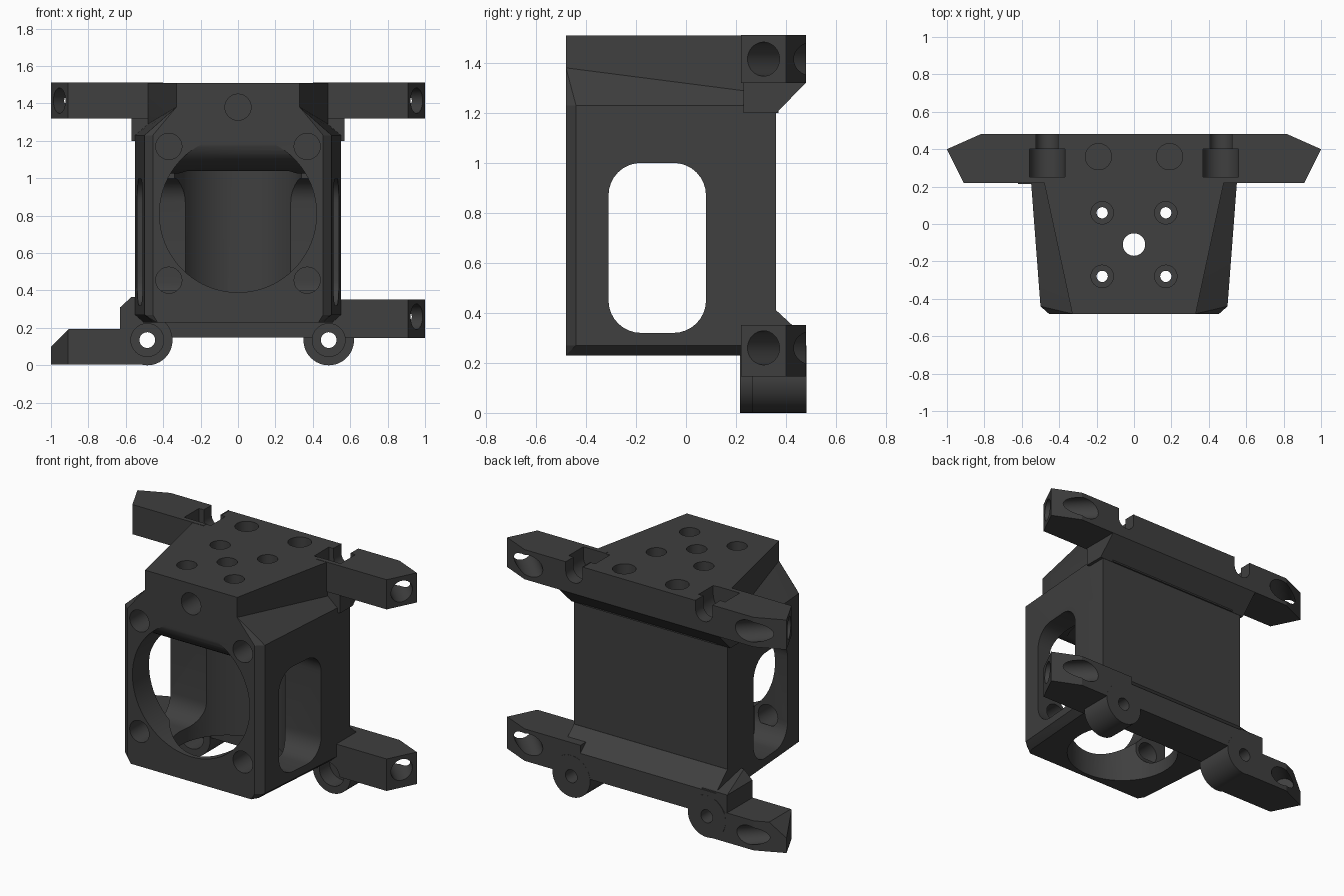
import bpy, bmesh, math
from mathutils import Vector

if "Cube" in bpy.data.objects:
    bpy.data.objects.remove(bpy.data.objects["Cube"])

plastic = bpy.data.materials.new("dark_grey_plastic")
plastic.diffuse_color = (0.05, 0.05, 0.05, 1)
plastic.use_nodes = True
plastic.node_tree.nodes["Principled BSDF"].inputs["Base Color"].default_value = plastic.diffuse_color


def finish(name, bm):
    bmesh.ops.recalc_face_normals(bm, faces=bm.faces)
    me = bpy.data.meshes.new(name)
    bm.to_mesh(me)
    bm.free()
    me.materials.append(plastic)
    ob = bpy.data.objects.new(name, me)
    bpy.context.collection.objects.link(ob)
    return ob


def hull(name, pts):
    bm = bmesh.new()
    for p in pts:
        bm.verts.new(p)
    r = bmesh.ops.convex_hull(bm, input=bm.verts)
    junk = list({v for v in r["geom_interior"] if isinstance(v, bmesh.types.BMVert)})
    if junk:
        bmesh.ops.delete(bm, geom=junk, context='VERTS')
    return finish(name, bm)


def prism(name, outline, a, b, axis='z'):
    """Extrude a 2D outline from a to b: axis z uses (x, y), axis x uses (y, z)."""
    put = (lambda p, t: (p[0], p[1], t)) if axis == 'z' else (lambda p, t: (t, p[0], p[1]))
    bm = bmesh.new()
    lo = [bm.verts.new(put(p, a)) for p in outline]
    hi = [bm.verts.new(put(p, b)) for p in outline]
    n = len(outline)
    bm.faces.new(lo[::-1])
    bm.faces.new(hi)
    for i in range(n):
        bm.faces.new((lo[i], lo[(i + 1) % n], hi[(i + 1) % n], hi[i]))
    return finish(name, bm)


def rod(name, p, q, r, seg=48):
    p, q = Vector(p), Vector(q)
    d = q - p
    bm = bmesh.new()
    bmesh.ops.create_cone(bm, cap_ends=True, segments=seg, radius1=r, radius2=r, depth=d.length)
    m = d.to_track_quat('Z', 'Y').to_matrix().to_4x4()
    m.translation = (p + q) / 2
    bmesh.ops.transform(bm, matrix=m, verts=bm.verts)
    return finish(name, bm)


def box(name, x0, x1, y0, y1, z0, z1):
    return prism(name, [(x0, y0), (x1, y0), (x1, y1), (x0, y1)], z0, z1)


def combine(target, tool, op):
    m = target.modifiers.new(op.lower(), 'BOOLEAN')
    m.operation, m.solver, m.object = op, 'EXACT', tool
    bpy.context.view_layer.objects.active = target
    bpy.ops.object.modifier_apply(modifier=m.name)
    bpy.data.objects.remove(tool)


# main housing with chamfered edges and sloping shoulders
side = [(.455, -.48), (.5, -.44), (.55, .22), (.55, .36)]
low = [(.43, -.48), (.455, -.44), (.505, .22), (.505, .36)]
pts = []
for s in (-1, 1):
    pts += [(s * x, y, z) for x, y in side for z in (.27, 1.23)]
    pts += [(s * x, y, .23) for x, y in low]
    pts += [(s * .33, -.48, 1.38), (s * .48, .22, 1.29), (s * .48, .36, 1.29)]
body = hull("fan_mount", pts)
adds = [prism("top_plate", [(-.33, -.48), (.33, -.48), (.48, .22), (.48, .37), (-.48, .37), (-.48, .22)], 1.2, 1.51)]

# rear flanges with sloped undersides
adds.append(prism("upper_flange", [(.23, 1.2), (.361, 1.2), (.48, 1.32), (.48, 1.51), (.23, 1.51)], -.57, .57, 'x'))
adds.append(prism("lower_flange", [(.225, .15), (.48, .15), (.48, .30), (.361, .41), (.225, .41)], -.55, .55, 'x'))


# arms with pointed ends
def arm(name, s, inner, z0, z1):
    return prism(name, [(s * x, y) for x, y in
                 [(inner, .22), (.91, .22), (1, .40), (.82, .48), (inner, .48)]], z0, z1)


adds += [arm("upper_arm", -1, .4, 1.32, 1.512), arm("upper_arm", 1, .4, 1.32, 1.512),
         arm("right_lower_arm", 1, .42, .145, .352)]
left = arm("left_lower_arm", -1, .47, .004, .195)
cut = hull("arm_corner_cut", [(x, y, z) for y in (.1, .6)
                              for x, z in ((-1.1, 0), (-1.1, .3), (-.8, .3))])
combine(left, cut, 'DIFFERENCE')
adds.append(left)
adds.append(hull("left_shoulder", [(x, y, z) for x, z in ((-.63, .12), (-.63, .31), (-.57, .365), (-.45, .365), (-.45, .12))
                                   for y in (.222, .478) if z < .32 or y < .4] + [(-.45, .478, .31)]))

# hinge barrels
for s, y0 in ((-1, .215), (1, .265)):
    adds.append(rod("hinge_barrel", (s * .485, y0, .135), (s * .485, .481, .135), .135))
for a in adds:
    combine(body, a, 'UNION')

# air duct: round front opening under a rolled ceiling, meeting a vertical bore
front = rod("front_bore", (0, -.6, .81), (0, -.11, .81), .42, 80)
roll = [(-.7, 0), (.1, 0), (.1, 1.025)]
for i in range(13):
    a = math.radians(90 * i / 12)
    roll.append((-.2 - .281 * math.sin(a), 1.19 - .165 * math.cos(a)))
roll.append((-.7, 1.19))
combine(front, prism("ceiling", roll, -.6, .6, 'x'), 'INTERSECT')
cuts = [front, rod("vertical_bore", (0, -.11, .0), (0, -.11, 1.04), .34, 64)]

# rounded side windows
win = []
for cy, cz, a0 in ((-.05, .87, 0), (-.18, .87, 90), (-.18, .45, 180), (-.05, .45, 270)):
    for i in range(9):
        a = math.radians(a0 + 90 * i / 8)
        win.append((cy + .13 * math.cos(a), cz + .13 * math.sin(a)))
cuts.append(prism("side_windows", win, -.8, .8, 'x'))

# screw holes in the front and top
for x, z in ((-.37, 1.17), (.37, 1.17), (-.37, .455), (.37, .455), (0, 1.38)):
    cuts.append(rod("front_hole", (x, -.6, z), (x, -.30, z), .07, 32))
for s in (-1, 1):
    cuts.append(rod("rear_top_hole", (s * .19, .36, 1.36), (s * .19, .36, 1.6), .07, 32))
    for y in (.06, -.28):
        cuts.append(rod("bolt_hole", (s * .17, y, .9), (s * .17, y, 1.6), .03, 24))
        cuts.append(rod("bolt_recess", (s * .17, y, 1.38), (s * .17, y, 1.6), .06, 32))
cuts.append(rod("centre_hole", (0, -.11, .9), (0, -.11, 1.6), .06, 32))

for s in (-1, 1):
    x = s * .465
    # open bolt channels in the upper flange
    for r, y0, y1 in ((.06, .35, .6), (.095, .25, .40)):
        cuts.append(rod("channel", (x, y0, 1.45), (x, y1, 1.45), r, 32))
        cuts.append(box("channel_slot", x - r, x + r, y0, y1, 1.45, 1.6))
    # hinge bores with front recess
    cuts.append(rod("hinge_bore", (s * .485, .1, .135), (s * .485, .6, .135), .042, 32))
    cuts.append(rod("hinge_recess", (s * .485, .15, .135), (s * .485, .37, .135), .088, 40))
    # diagonal tie holes through the arm ends
    cuts.append(rod("tie_hole", (s * 1.105, .16, 1.415), (s * .605, .66, 1.415), .068, 32))
cuts.append(rod("tie_hole", (1.105, .16, .26), (.605, .66, .26), .068, 32))
cuts.append(rod("tie_hole", (-.88, .385, .095), (-.605, .66, .095), .06, 32))
for c in cuts:
    combine(body, c, 'DIFFERENCE')

# shading
for o in bpy.context.selected_objects:
    o.select_set(False)
body.select_set(True)
bpy.context.view_layer.objects.active = body
bpy.ops.object.shade_smooth_by_angle(angle=math.radians(20))
